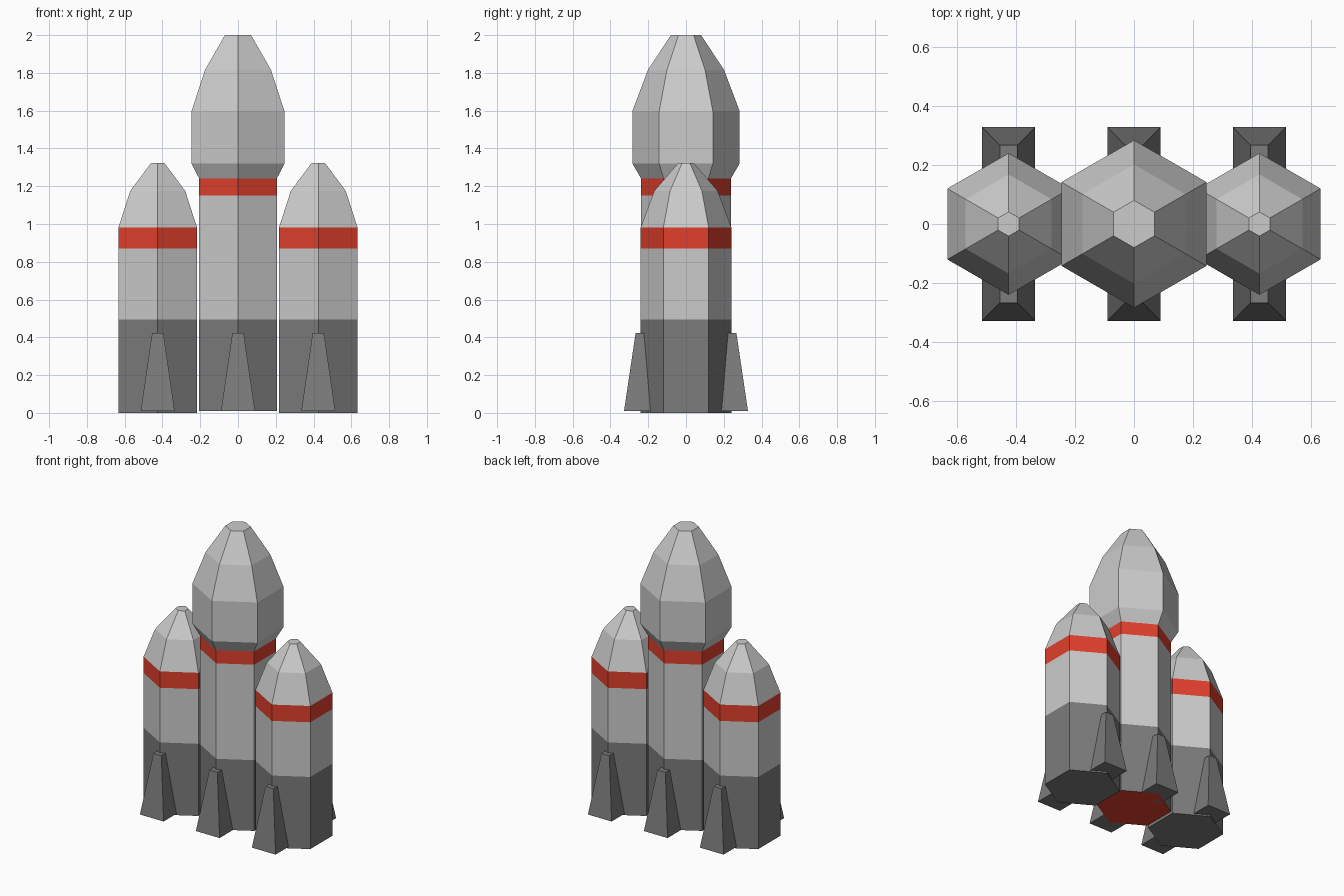
import bpy, bmesh, math

if "Cube" in bpy.data.objects:
    bpy.data.objects.remove(bpy.data.objects["Cube"])


def material(name, color):
    m = bpy.data.materials.new(name)
    m.diffuse_color = (*color, 1)
    m.use_nodes = True
    m.node_tree.nodes["Principled BSDF"].inputs["Base Color"].default_value = m.diffuse_color
    return m


GREY = material("light_grey", (0.6, 0.6, 0.6))
DARK = material("dark_grey", (0.2, 0.2, 0.2))
RED = material("red", (0.75, 0.05, 0.025))
MATS = [GREY, DARK, RED]


def finish(bm, name, mats):
    bmesh.ops.recalc_face_normals(bm, faces=bm.faces)
    me = bpy.data.meshes.new(name)
    bm.to_mesh(me)
    bm.free()
    for m in mats:
        me.materials.append(m)
    ob = bpy.data.objects.new(name, me)
    bpy.context.collection.objects.link(ob)
    return ob


def hex_body(name, x, profile, bands, base):
    """Six-sided body from (radius, z) rings; bands give each segment's colour."""
    bm = bmesh.new()
    rings = []
    for r, z in profile:
        angles = [math.radians(30 + 60 * i) for i in range(6)]
        rings.append([bm.verts.new((x + r * math.cos(a), r * math.sin(a), z)) for a in angles])
    for lo, hi, band in zip(rings, rings[1:], bands):
        for i in range(6):
            j = (i + 1) % 6
            bm.faces.new((lo[i], lo[j], hi[j], hi[i])).material_index = band
    bm.faces.new(rings[0]).material_index = base
    bm.faces.new(rings[-1])
    return finish(bm, name, MATS)


def fin(name, x, side):
    """Tapered block: wide foot, narrow top, inner edge buried in the body."""
    bm = bmesh.new()
    bmesh.ops.create_cube(bm, size=1)
    for v in bm.verts:
        top, outer = v.co.z > 0, v.co.y > 0
        half = 0.03 if top else 0.09
        y = (0.267 if top else 0.328) if outer else (0.20 if top else 0.15)
        v.co = (x + math.copysign(half, v.co.x), side * y, 0.422 if top else 0.01)
    return finish(bm, name, [DARK])


# Core stage with flared payload nose
hex_body("core_stage", 0,
         [(0.237, 0.01), (0.237, 0.495), (0.237, 1.15), (0.237, 1.24),
          (0.284, 1.32), (0.284, 1.597), (0.202, 1.815), (0.08, 2.0)],
         [1, 0, 2, 0, 0, 0, 0], 2)

# Side boosters
for label, x in (("left", -0.425), ("right", 0.425)):
    hex_body(label + "_booster", x,
             [(0.24, 0), (0.24, 0.495), (0.24, 0.87), (0.24, 0.982),
              (0.168, 1.175), (0.041, 1.323)],
             [1, 0, 2, 0, 0], 1)

# Front and back fins on every body
for label, x in (("left", -0.425), ("core", 0), ("right", 0.425)):
    fin(label + "_front_fin", x, -1)
    fin(label + "_back_fin", x, 1)
